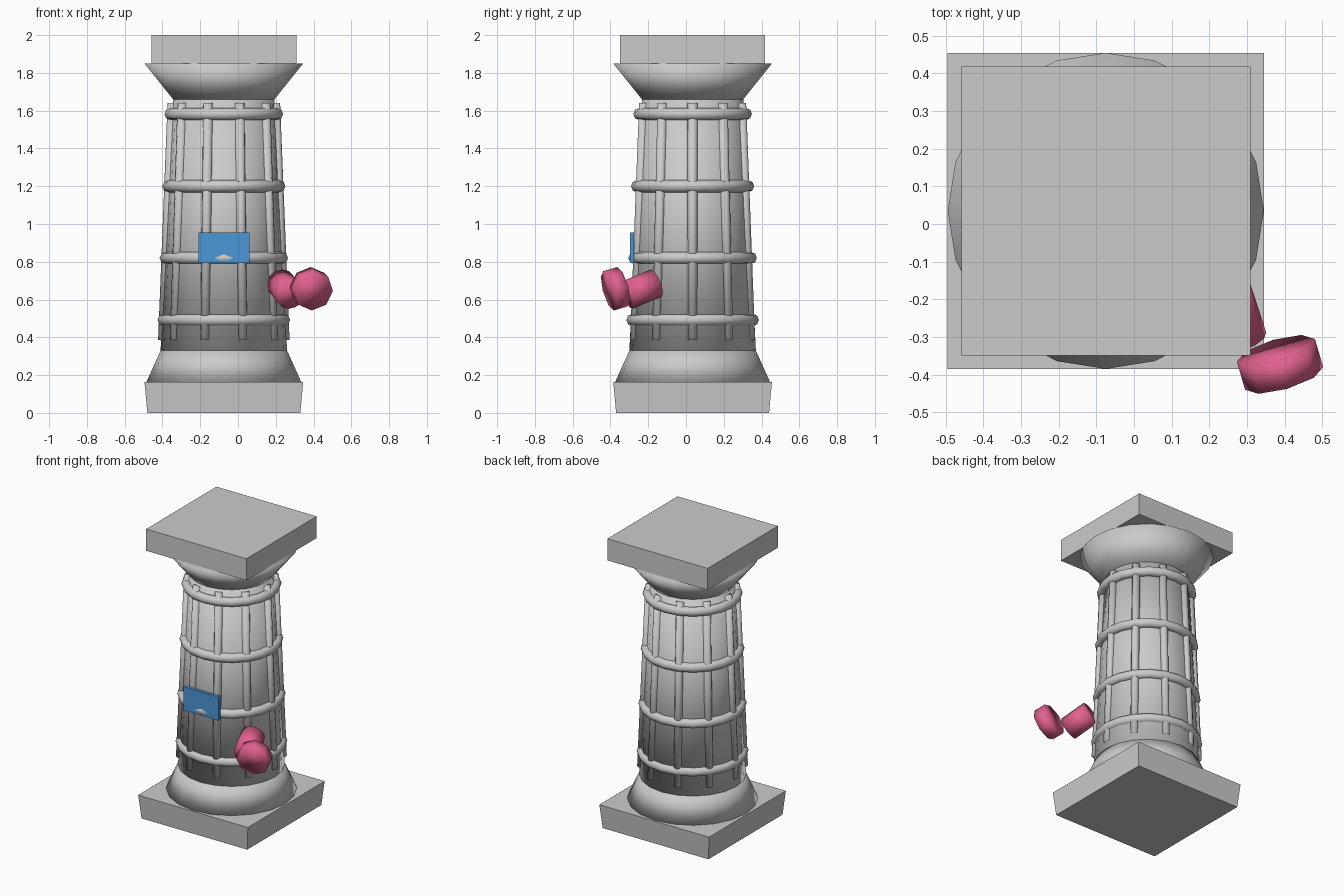
import bpy
from math import cos, sin, pi
from mathutils import Vector

if "Cube" in bpy.data.objects:
    bpy.data.objects.remove(bpy.data.objects["Cube"])

CX, CY = -0.075, 0.035          # column axis


def material(name, color):
    m = bpy.data.materials.new(name)
    m.diffuse_color = color
    m.use_nodes = True
    m.node_tree.nodes["Principled BSDF"].inputs["Base Color"].default_value = m.diffuse_color
    return m


def finish(name, smooth=True, mat=None):
    o = bpy.context.object
    o.name = name
    if smooth:
        bpy.ops.object.shade_smooth()
    if mat:
        o.data.materials.append(mat)
    return o


def frustum(name, p0, p1, r0, r1, sides, mat=None):
    """Tapered cylinder between two points."""
    p0, p1 = Vector(p0), Vector(p1)
    d = p1 - p0
    bpy.ops.mesh.primitive_cone_add(vertices=sides, radius1=r0, radius2=r1,
                                    depth=d.length, location=(p0 + p1) / 2)
    o = finish(name, True, mat)
    o.rotation_euler = d.to_track_quat('Z', 'Y').to_euler()
    return o


def box(name, lo, hi, top_scale=1.0, mat=None):
    lo, hi = Vector(lo), Vector(hi)
    bpy.ops.mesh.primitive_cube_add(size=1, location=(lo + hi) / 2)
    o = finish(name, False, mat)
    for v in o.data.vertices:
        s = top_scale if v.co.z > 0 else 1.0
        v.co = Vector((v.co.x * s, v.co.y * s, v.co.z)) * 1.0
        v.co = Vector(a * b for a, b in zip(v.co, hi - lo))
    return o


def column_section(name, z0, z1, r0, r1):
    return frustum(name, (CX, CY, z0), (CX, CY, z1), r0, r1, 20)


blue = material("blue", (0.07, 0.31, 0.68, 1))
pink = material("pink", (0.75, 0.12, 0.28, 1))

# Square plinth and top slab
b, t = 0.405, 0.384
box("plinth", (CX - b, CY - b, 0), (CX + b, CY + b, 0.163), 0.42 / b)
box("top_slab", (CX - t, CY - t, 1.85), (CX + t, CY + t, 2.0))

# Round base, tapered shaft and flared capital
column_section("base_flare", 0.163, 0.33, 0.41, 0.335)
column_section("shaft", 0.33, 1.665, 0.335, 0.268)
column_section("capital", 1.66, 1.85, 0.268, 0.42)

# Vertical ribs
for i in range(10):
    a = 2 * pi * i / 10
    c, s = cos(a), sin(a)
    frustum(f"rib_{i + 1}", (CX + 0.322 * c, CY + 0.322 * s, 0.385),
            (CX + 0.272 * c, CY + 0.272 * s, 1.64), 0.026, 0.026, 8)

# Horizontal rings
for i, (z, r) in enumerate([(0.492, 0.319), (0.82, 0.308),
                            (1.2, 0.294), (1.582, 0.282)]):
    bpy.ops.mesh.primitive_torus_add(location=(CX, CY, z), major_radius=r,
                                     minor_radius=0.032, major_segments=20,
                                     minor_segments=8)
    finish(f"ring_{i + 1}")

# Blue plate on the front
box("front_plate", (-0.21, -0.297, 0.793), (0.06, -0.275, 0.955), mat=blue)

# Pink peg and its detached cap
mid, axis = Vector((0.252, -0.235, 0.655)), Vector((0.05, -0.153, -0.063)) / 2
frustum("peg", mid - axis, mid + axis, 0.078, 0.078, 12, pink)
mid, axis = Vector((0.388, -0.373, 0.657)), Vector((0.27, -0.93, -0.27)) * 0.04
frustum("peg_cap", mid - axis, mid + axis, 0.108, 0.108, 8, pink)
